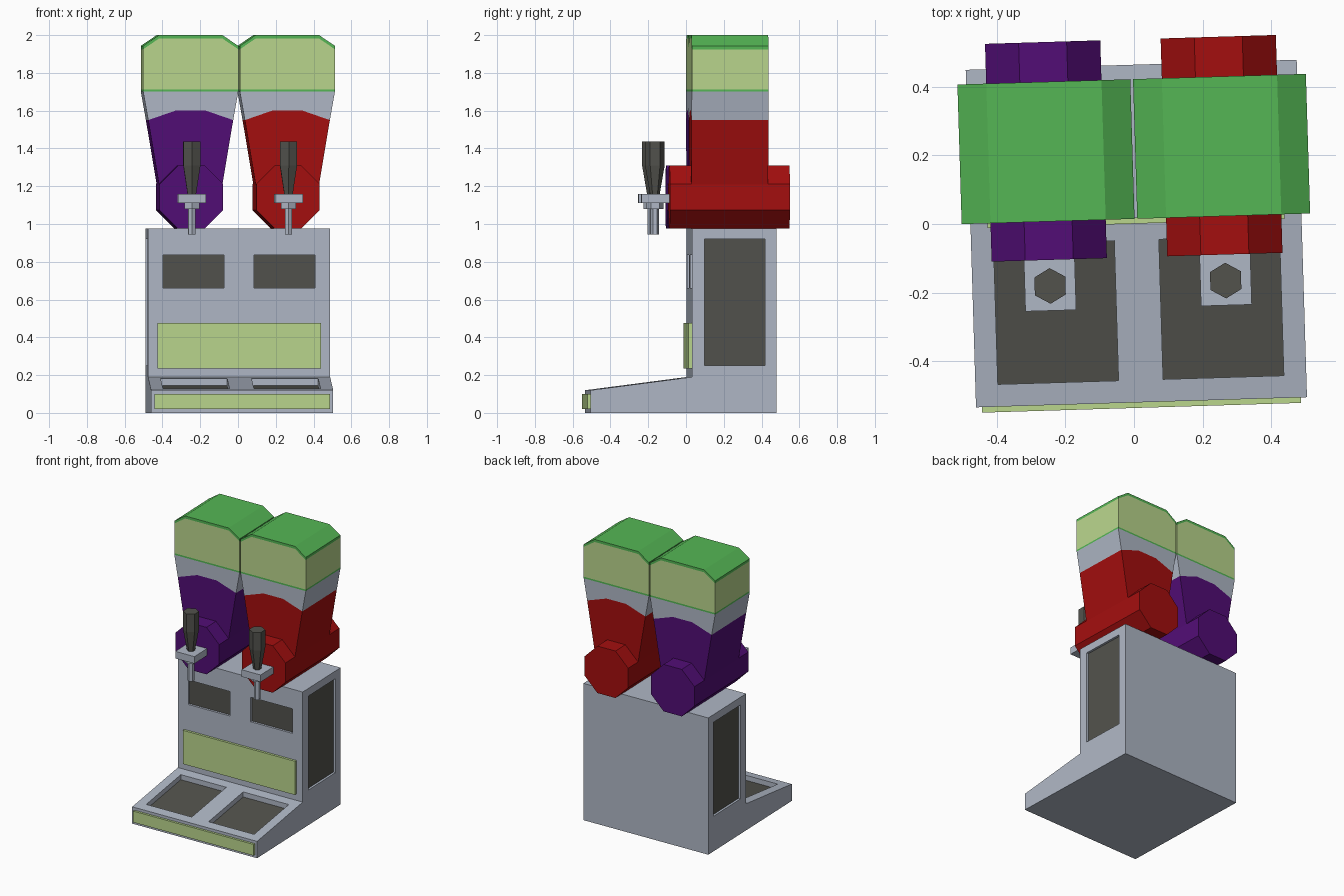
import bpy, bmesh, math
from mathutils import Matrix

cube = bpy.data.objects.get("Cube")
if cube:
    bpy.data.objects.remove(cube, do_unlink=True)


def material(name, r, g, b):
    mat = bpy.data.materials.new(name)
    mat.use_nodes = True
    mat.diffuse_color = (r, g, b, 1)
    mat.node_tree.nodes["Principled BSDF"].inputs["Base Color"].default_value = (r, g, b, 1)
    return mat


STEEL = material("steel grey", 0.43, 0.475, 0.56)
DARK = material("dark grey", 0.084, 0.084, 0.073)
LIME = material("pale lime", 0.49, 0.67, 0.265)
GREEN = material("green", 0.09, 0.47, 0.09)
RED = material("red", 0.37, 0.0045, 0.0045)
PURPLE = material("purple", 0.084, 0.004, 0.18)

parts = []


def finish(name, bm, mat):
    bmesh.ops.recalc_face_normals(bm, faces=bm.faces)
    mesh = bpy.data.meshes.new(name)
    bm.to_mesh(mesh)
    bm.free()
    mesh.materials.append(mat)
    obj = bpy.data.objects.new(name, mesh)
    bpy.context.collection.objects.link(obj)
    parts.append(obj)
    return obj


def prism(name, profile, lo, hi, axis, mat):
    """Extrude a closed profile along x (profile is y, z) or y (profile is x, z)."""
    bm = bmesh.new()
    ends = []
    for d in (lo, hi):
        ends.append([bm.verts.new((d, a, b) if axis == "x" else (a, d, b)) for a, b in profile])
    bm.faces.new(ends[0])
    bm.faces.new(ends[1])
    n = len(profile)
    for i in range(n):
        j = (i + 1) % n
        bm.faces.new((ends[0][i], ends[0][j], ends[1][j], ends[1][i]))
    return finish(name, bm, mat)


def box(name, x, y, z, mat):
    corners = [(y[0], z[0]), (y[1], z[0]), (y[1], z[1]), (y[0], z[1])]
    return prism(name, corners, x[0], x[1], "x", mat)


def hex_rod(name, x, y, rings, mat):
    """Six-sided turned part from (radius, z) rings."""
    bm = bmesh.new()
    loops = []
    for r, z in rings:
        angles = [math.pi / 2 + k * math.pi / 3 for k in range(6)]
        loops.append([bm.verts.new((x + r * math.cos(a), y + r * math.sin(a), z)) for a in angles])
    bm.faces.new(loops[0])
    bm.faces.new(loops[-1])
    for a, b in zip(loops, loops[1:]):
        for i in range(6):
            bm.faces.new((a[i], a[i - 1], b[i - 1], b[i]))
    return finish(name, bm, mat)


def carve(target, cutter):
    mod = target.modifiers.new("recess", "BOOLEAN")
    mod.operation = "DIFFERENCE"
    mod.solver = "EXACT"
    mod.object = cutter
    bpy.context.view_layer.objects.active = target
    bpy.ops.object.modifier_apply(modifier=mod.name)
    parts.remove(cutter)
    bpy.data.objects.remove(cutter, do_unlink=True)


def span(side, a, b):
    return sorted((side * a, side * b))


# Cabinet with sloping drip shelf
HALF, FRONT, LIP, BACK = 0.4825, 0.018, -0.52, 0.464


def slope(y, offset=0.0):
    return (y, 0.12 + 0.07 * (y - LIP) / (FRONT - LIP) + offset)


cabinet = prism("cabinet", [(LIP, 0), (BACK, 0), (BACK, 0.975), (FRONT, 0.975),
                            (FRONT, 0.19), (LIP, 0.12)], -HALF, HALF, "x", STEEL)

# Recesses and their dark panels
for side, word in ((-1, "right"), (1, "left")):
    tx = span(side, 0.065, 0.417)
    y0, y1 = -0.455, -0.047
    carve(cabinet, prism("cutter", [slope(y0, -0.04), slope(y1, -0.04), slope(y1, 0.1), slope(y0, 0.1)],
                         *tx, "x", STEEL))
    prism(word + "_drip_tray", [slope(y0, -0.042), slope(y1, -0.042), slope(y1, -0.036), slope(y0, -0.036)],
          *tx, "x", DARK)

    wx, wz = span(side, 0.08, 0.402), (0.66, 0.835)
    carve(cabinet, box("cutter", wx, (FRONT - 0.1, FRONT + 0.02), wz, STEEL))
    box(word + "_front_window", wx, (FRONT + 0.016, FRONT + 0.022), wz, DARK)

    sy, sz = (0.083, 0.403), (0.25, 0.92)
    carve(cabinet, box("cutter", span(side, HALF - 0.02, HALF + 0.1), sy, sz, STEEL))
    box(word + "_side_vent", span(side, HALF - 0.022, HALF - 0.016), sy, sz, DARK)

# Front plates
box("front_label_plate", (-0.433, 0.433), (0.001, FRONT), (0.235, 0.475), LIME)
box("shelf_edge_strip", (-0.465, 0.465), (-0.536, LIP), (0.02, 0.1), LIME)

# Two dispensers: barrel, bowl, lid and tap
Y0, Y1 = 0.015, 0.422
for side, word, drink in ((-1, "right", PURPLE), (1, "left", RED)):
    cx = side * 0.256

    def across(points):
        """Mirror a half outline of (half width, z) points about the bowl centre."""
        return [(cx + w, z) for w, z in points] + [(cx - w, z) for w, z in reversed(points)]

    prism(word + "_barrel", across([(0.07, 0.975), (0.168, 1.073), (0.168, 1.212), (0.07, 1.31)]),
          -0.097, 0.538, "y", drink)
    prism(word + "_bowl_drink", across([(0.168, 1.21), (0.225, 1.55), (0.075, 1.602)]),
          Y0, Y1, "y", drink)
    prism(word + "_bowl_top", across([(0.252, 1.702), (0.225, 1.55), (0.075, 1.602)]),
          Y0, Y1, "y", STEEL)
    prism(word + "_lid_rim", across([(0.252, 1.702), (0.252, 1.713)]), Y0, Y1, "y", GREEN)
    prism(word + "_lid_band", across([(0.252, 1.713), (0.252, 1.925), (0.168, 1.982)]),
          Y0, Y1, "y", LIME)
    prism(word + "_lid_cap", across([(0.168, 1.982), (0.252, 1.925), (0.252, 1.943), (0.168, 2.0)]),
          Y0, Y1, "y", GREEN)

    ty = -0.173
    box(word + "_tap_block", (cx - 0.074, cx + 0.074), (-0.245, -0.097), (1.11, 1.16), STEEL)
    hex_rod(word + "_tap_collar", cx, ty, [(0.045, 1.08), (0.045, 1.11)], STEEL)
    hex_rod(word + "_tap_nozzle", cx, ty, [(0.022, 0.945), (0.022, 1.08)], STEEL)
    hex_rod(word + "_tap_handle", cx, ty,
            [(0.026, 1.16), (0.052, 1.31), (0.052, 1.437)], DARK)

# The whole machine stands turned very slightly
turn = Matrix.Rotation(math.radians(1.75), 4, "Z") @ Matrix.Translation((0.006, 0, 0))
for obj in parts:
    obj.data.transform(turn)
